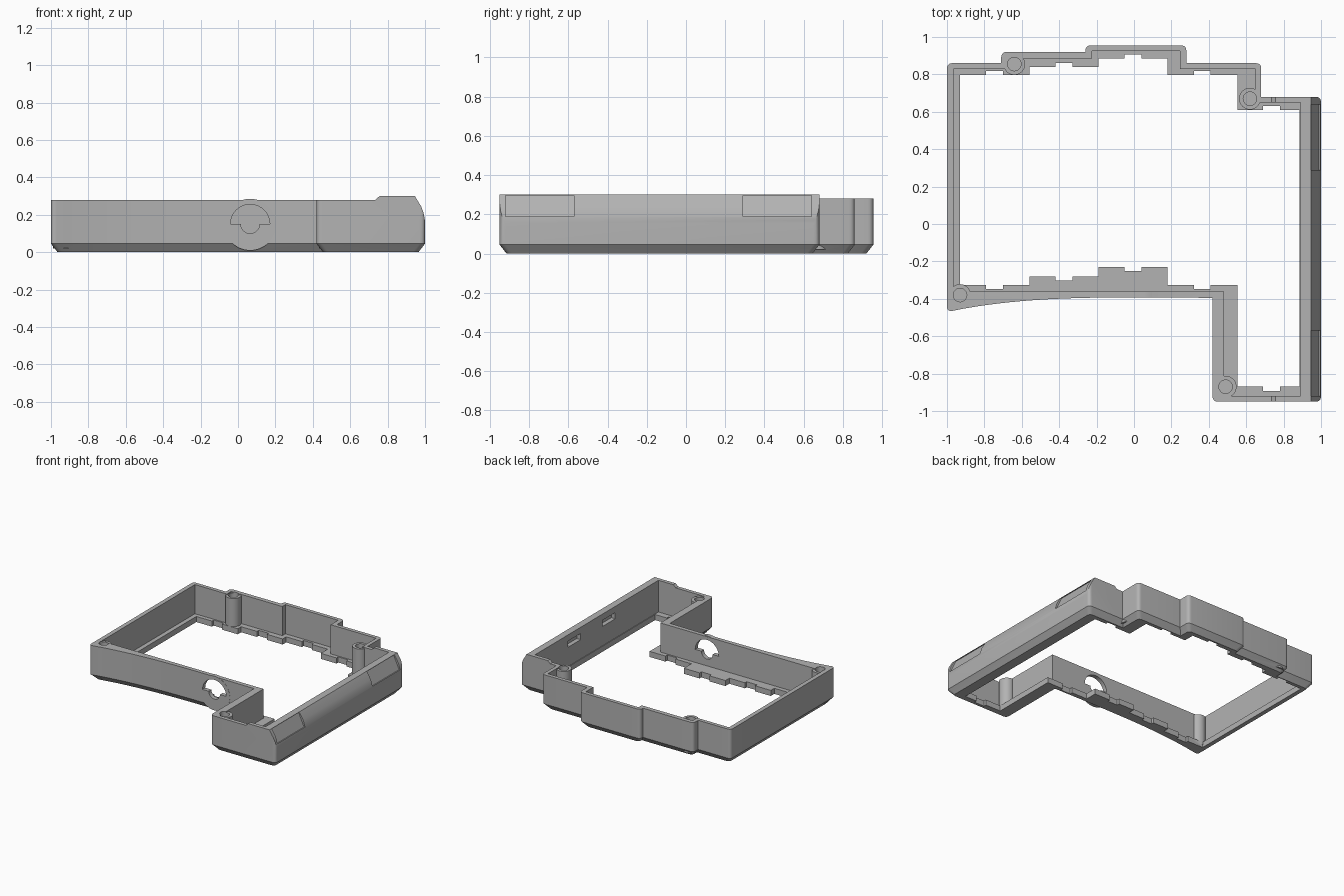
import bpy, bmesh, math
from mathutils import Vector

if "Cube" in bpy.data.objects:
    bpy.data.objects.remove(bpy.data.objects["Cube"])

grey = bpy.data.materials.new("matte grey")
grey.use_nodes = True
colour = (0.45, 0.45, 0.45, 1)
grey.diffuse_color = colour
grey.node_tree.nodes["Principled BSDF"].inputs["Base Color"].default_value = colour


def loft(name, rings):
    """Solid through a stack of equal-sized rings, capped at both ends."""
    bm = bmesh.new()
    loops = [[bm.verts.new(p) for p in ring] for ring in rings]
    n = len(loops[0])
    for a, b in zip(loops, loops[1:]):
        for i in range(n):
            j = (i + 1) % n
            bm.faces.new((a[i], a[j], b[j], b[i]))
    bm.faces.new(loops[0][::-1])
    bm.faces.new(loops[-1])
    bmesh.ops.recalc_face_normals(bm, faces=bm.faces)
    mesh = bpy.data.meshes.new(name)
    bm.to_mesh(mesh)
    bm.free()
    mesh.materials.append(grey)
    ob = bpy.data.objects.new(name, mesh)
    bpy.context.collection.objects.link(ob)
    return ob


def prism(name, pts, lo, hi, axis="z"):
    """Extrude a 2D outline along z (x, y points) or along y (x, z points)."""
    def place(p, h):
        return (p[0], p[1], h) if axis == "z" else (p[0], h, p[1])
    return loft(name, [[place(p, h) for p in pts] for h in (lo, hi)])


def box(name, x, y, z):
    return prism(name, [(x[0], y[0]), (x[1], y[0]), (x[1], y[1]), (x[0], y[1])], *z)


def arc(cx, cy, r, start=0, end=360, n=40):
    full = end - start == 360
    angles = [math.radians(start + (end - start) * i / n) for i in range(n if full else n + 1)]
    return [(cx + r * math.cos(a), cy + r * math.sin(a)) for a in angles]


def combine(target, tool, operation="DIFFERENCE"):
    mod = target.modifiers.new("bool", "BOOLEAN")
    mod.operation, mod.solver, mod.object = operation, "EXACT", tool
    bpy.context.view_layer.objects.active = target
    bpy.ops.object.modifier_apply(modifier=mod.name)
    bpy.data.objects.remove(tool)


def corners(pts):
    """Each point with its incoming and outgoing edge directions."""
    v = [Vector(p) for p in pts]
    for i, p in enumerate(v):
        yield p, (p - v[i - 1]).normalized(), (v[(i + 1) % len(v)] - p).normalized()


def inset(pts, d):
    out = []
    for p, a, b in corners(pts):
        na, nb = Vector((-a.y, a.x)), Vector((-b.y, b.x))
        out.append(p + (na + nb) * d / (1 + na.dot(nb)))
    return out


def rounded(pts, r, steps=5):
    """Round the convex corners of a counter-clockwise outline."""
    out = []
    for p, a, b in corners(pts):
        if a.cross(b) < 0.4:
            out.append(p)
            continue
        s, e = p - a * r, p + b * r
        for i in range(steps + 1):
            t = i / steps
            out.append(s * (1 - t) ** 2 + p * (2 * t * (1 - t)) + e * t * t)
    return out


# Outer body with a swept front edge and a chamfered base
outline = []
for i in range(15):
    x = -1 + 1.1 * i / 14
    outline.append((x, -0.392 - 0.078 * ((0.1 - x) / 1.1) ** 3))
outline += [(0.42, -0.395), (0.42, -0.95), (1, -0.95), (1, 0.68), (0.68, 0.68),
            (0.68, 0.86), (0.28, 0.86), (0.28, 0.955), (-0.26, 0.955),
            (-0.26, 0.92), (-0.71, 0.92), (-0.71, 0.86), (-1, 0.86)]
base, wall = rounded(inset(outline, 0.035), 0.03), rounded(outline, 0.03)
frame = loft("case_frame", [[(p[0], p[1], z) for p in ring]
                            for ring, z in ((base, 0), (wall, 0.045), (wall, 0.3))])

# Hollow interior above the floor ledge
interior = [(-0.965, -0.36), (0.48, -0.36), (0.48, -0.92), (0.89, -0.92), (0.89, 0.65),
            (0.65, 0.65), (0.65, 0.83), (0.245, 0.83), (0.245, 0.925), (-0.225, 0.925),
            (-0.225, 0.885), (-0.68, 0.885), (-0.68, 0.83), (-0.965, 0.83)]
combine(frame, prism("interior_cutter", interior, 0.045, 1))

# Floor opening: five bays, each with a small notch at the middle of its edge
edges = [-0.93, -0.56, -0.19, 0.18, 0.553, 0.885]


def bay_edge(levels, notch):
    pts = []
    for i, y in enumerate(levels):
        c = -0.745 + 0.37 * i
        pts += [(edges[i], y), (c - 0.045, y), (c - 0.045, y + notch),
                (c + 0.045, y + notch), (c + 0.045, y), (edges[i + 1], y)]
    return pts


front = bay_edge([-0.325, -0.28, -0.23, -0.3251, -0.87], -0.022)
back = bay_edge([0.797, 0.84, 0.885, 0.7971, 0.61], 0.022)
combine(frame, prism("opening_cutter", front + back[::-1], -1, 1))

# Screw posts with blind holes
posts = [(-0.64, 0.855), (0.62, 0.67), (-0.93, -0.38), (0.49, -0.87)]
for x, y in posts:
    combine(frame, prism("post", arc(x, y, 0.058), 0.02, 0.272), "UNION")
for x, y in posts:
    combine(frame, prism("screw_hole", arc(x, y, 0.036), 0.08, 1))

# Lower rim everywhere except the raised right end
rim = [(-2, 0.28), (0.735, 0.28), (0.758, 0.301), (0.758, 1), (-2, 1)]
combine(frame, prism("rim_cutter", rim, -2, 2, "y"))

# Rounded outer shoulder along the raised side, with two flat recessed panels
shoulder = [(1.001, 0.14), (0.998, 0.18), (0.992, 0.21), (0.979, 0.245), (0.945, 0.301),
            (0.945, 1), (2, 1), (2, 0.14)]
combine(frame, prism("shoulder_cutter", shoulder, -2, 2, "y"))
panel = [(1.1, 0.19), (0.988, 0.19), (0.938, 0.297), (1.1, 0.297)]
for y0, y1 in ((-0.92, -0.57), (0.29, 0.64)):
    combine(frame, prism("panel_cutter", panel, y0, y1, "y"))

# Shallow pockets inside the raised side
for y in (0.15, -0.29):
    combine(frame, box("pocket_cutter", (0.8, 0.925), (y - 0.08, y + 0.08), (0.2, 0.25)))

# Round port on the front wall with a keyhole-like opening
combine(frame, prism("port_boss", arc(0.065, 0.147, 0.138, n=64), -0.394, -0.363, "y"), "UNION")
port = arc(0.065, 0.15, 0.105, 0, 180) + arc(0.065, 0.15, 0.05, 180, 360, 24)
combine(frame, prism("port_cutter", port, -0.6, -0.3, "y"))

# Smooth shading with crisp edges
bpy.ops.object.select_all(action="DESELECT")
frame.select_set(True)
bpy.context.view_layer.objects.active = frame
bpy.ops.object.shade_smooth_by_angle(angle=math.radians(25))
